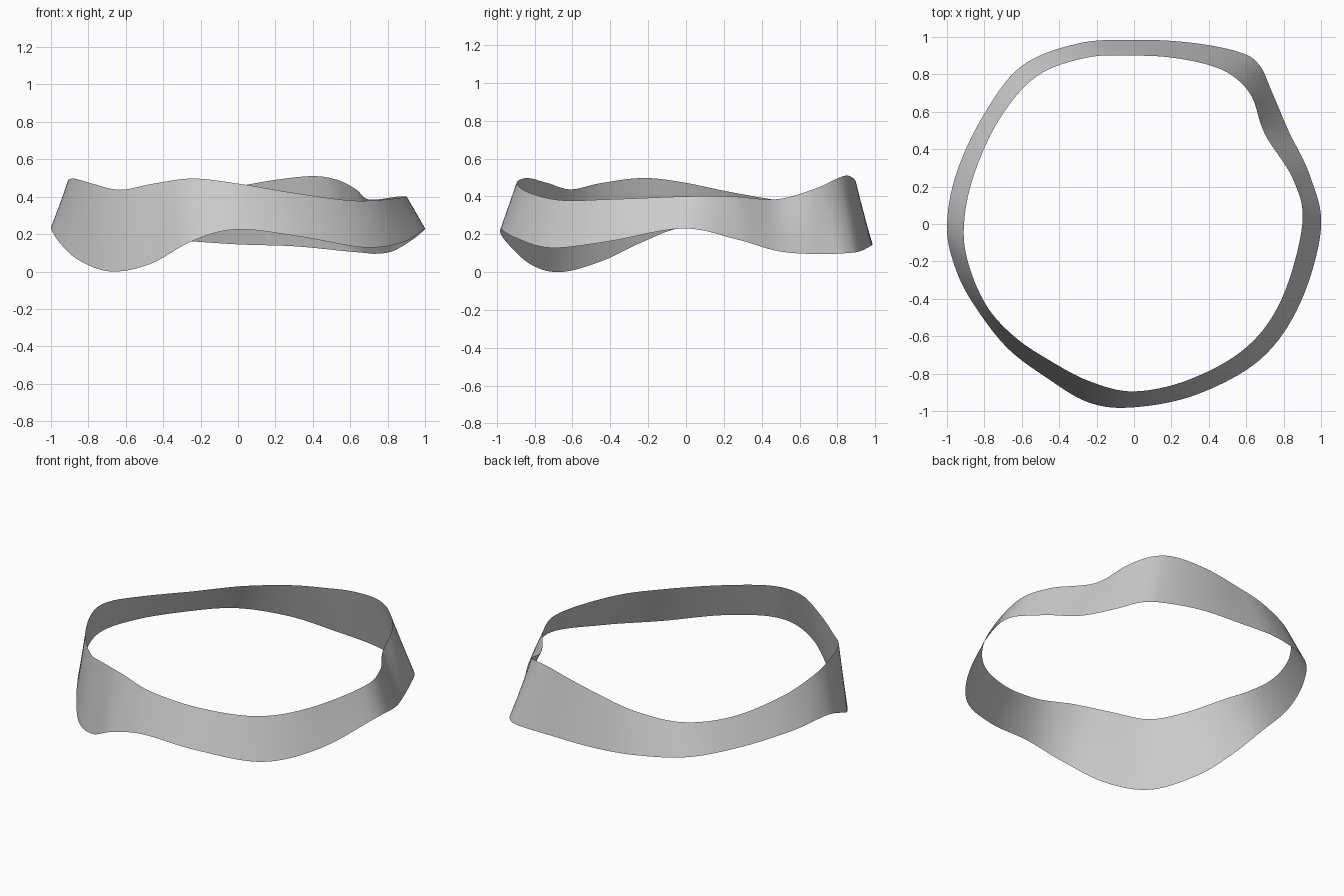
import bpy
import bmesh
from mathutils import Vector

STEPS_PER_STATION = 8
ROWS_ACROSS = 4

cube = bpy.data.objects.get("Cube")
if cube:
    bpy.data.objects.remove(cube, do_unlink=True)

# Rim stations, counter-clockwise from +x
upper_rim = [
    (.9, 0, .4), (.85, .24, .4), (.7, .48, .385), (.63, .68, .44),
    (.53, .79, .49), (.4, .85, .51), (.2, .89, .49), (0, .9, .455),
    (-.25, .89, .41), (-.52, .79, .37), (-.72, .56, .37), (-.86, .25, .42),
    (-.91, -.02, .475), (-.88, -.23, .497), (-.78, -.45, .47), (-.63, -.61, .437),
    (-.45, -.73, .47), (-.24, -.84, .497), (0, -.895, .47), (.3, -.83, .42),
    (.6, -.66, .38), (.79, -.4, .385),
]
lower_rim = [
    (1, -.02, .23), (.94, .26, .175), (.83, .49, .11), (.74, .7, .095),
    (.67, .85, .1), (.56, .92, .11), (.3, .97, .135), (0, .985, .145),
    (-.3, .965, .165), (-.6, .845, .185), (-.8, .59, .205), (-.95, .27, .23),
    (-1, -.02, .235), (-.95, -.25, .15), (-.85, -.44, .06), (-.68, -.66, 0),
    (-.47, -.82, .04), (-.24, -.955, .165), (0, -.98, .225), (.34, -.91, .185),
    (.68, -.72, .128), (.89, -.42, .16),
]


def closed_spline(points):
    """Smooth closed loop passing through every station."""
    pts = [Vector(p) for p in points]
    count = len(pts)
    loop = []
    for i in range(count):
        before, start, end, after = (pts[(i + k) % count] for k in (-1, 0, 1, 2))
        tangent_in = (end - before) / 2
        tangent_out = (after - start) / 2
        for step in range(STEPS_PER_STATION):
            t = step / STEPS_PER_STATION
            ease = t * t * (3 - 2 * t)
            loop.append(start.lerp(end, ease)
                        + tangent_in * (t * (1 - t) ** 2)
                        - tangent_out * (t * t * (1 - t)))
    return loop


def loft_band(name, bottom, top, material):
    """Ruled open surface between two closed rims."""
    bm = bmesh.new()
    rows = []
    for row in range(ROWS_ACROSS + 1):
        blend = row / ROWS_ACROSS
        rows.append([bm.verts.new(b.lerp(t, blend)) for b, t in zip(bottom, top)])
    count = len(bottom)
    for low, high in zip(rows, rows[1:]):
        for i in range(count):
            j = (i + 1) % count
            face = bm.faces.new((low[i], low[j], high[j], high[i]))
            face.smooth = True
    mesh = bpy.data.meshes.new(name)
    bm.to_mesh(mesh)
    bm.free()
    mesh.materials.append(material)
    band = bpy.data.objects.new(name, mesh)
    bpy.context.collection.objects.link(band)
    return band


# Single plain grey
grey = bpy.data.materials.new("light grey")
grey.use_nodes = True
grey.diffuse_color = (.6, .6, .6, 1)
grey.node_tree.nodes["Principled BSDF"].inputs["Base Color"].default_value = grey.diffuse_color

# Wavy ring band
loft_band("wavy_band", closed_spline(lower_rim), closed_spline(upper_rim), grey)
